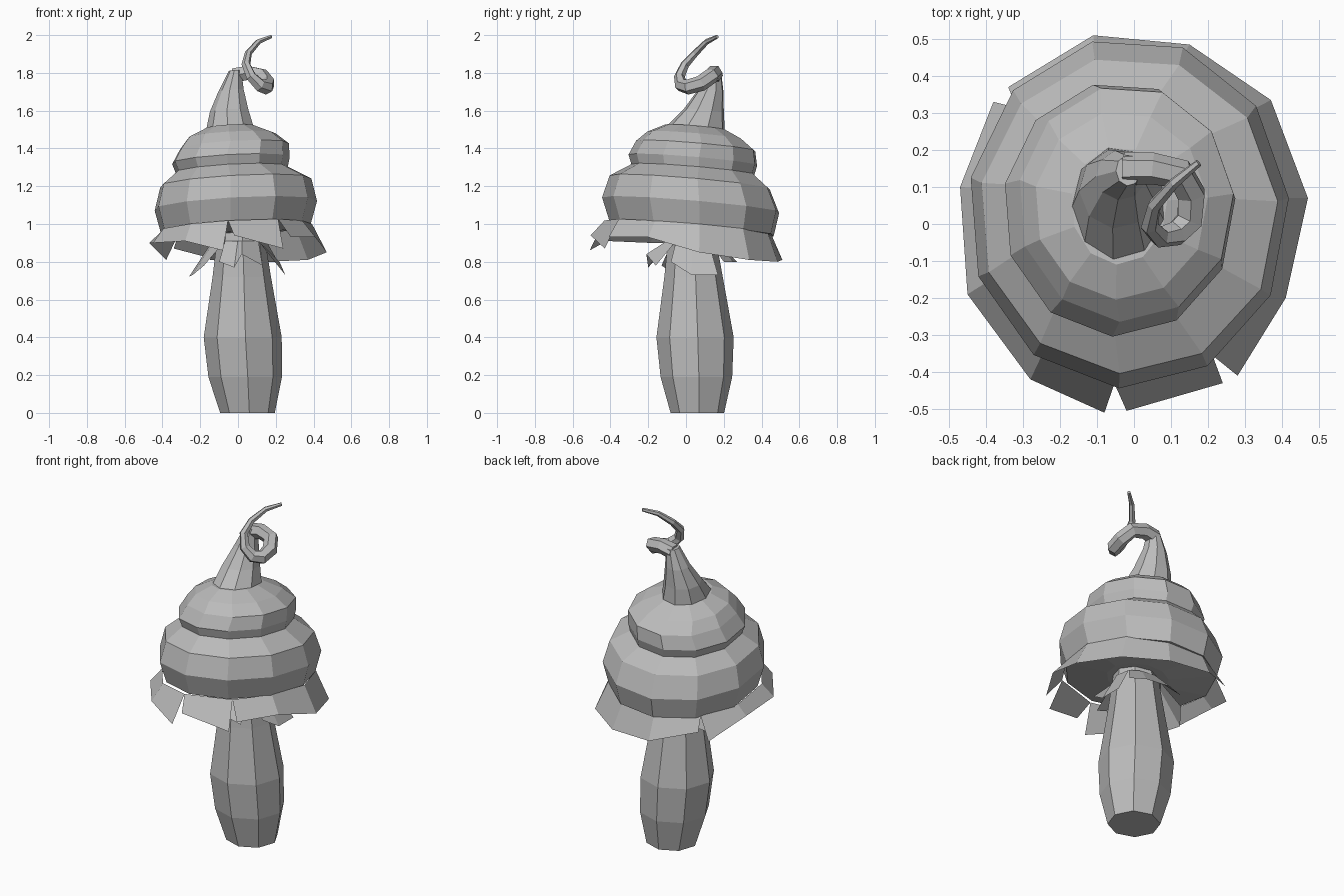
import bpy
import bmesh
from math import sin, cos, radians, tau
from mathutils import Vector

if "Cube" in bpy.data.objects:
    bpy.data.objects.remove(bpy.data.objects["Cube"])

grey = bpy.data.materials.new("plain grey")
grey.use_nodes = True
grey.diffuse_color = (0.5, 0.5, 0.5, 1)
grey.node_tree.nodes["Principled BSDF"].inputs["Base Color"].default_value = (0.5, 0.5, 0.5, 1)


def finish(name, bm, solid=True):
    if solid:
        bmesh.ops.recalc_face_normals(bm, faces=bm.faces)
    mesh = bpy.data.meshes.new(name)
    bm.to_mesh(mesh)
    bm.free()
    mesh.materials.append(grey)
    obj = bpy.data.objects.new(name, mesh)
    bpy.context.collection.objects.link(obj)
    return obj


def loft(name, rings, sides, phase, tilt=(0, 0)):
    """Skin tilted ellipses given as (centre x, centre y, z, radius x, radius y)."""
    bm = bmesh.new()
    loops = []
    for cx, cy, z, rx, ry in rings:
        loop = []
        for i in range(sides):
            a = radians(phase) + tau * i / sides
            x, y = cx + rx * cos(a), cy + ry * sin(a)
            loop.append(bm.verts.new((x, y, z + tilt[0] * x + tilt[1] * y)))
        loops.append(loop)
    for low, high in zip(loops, loops[1:]):
        for i in range(sides):
            j = (i + 1) % sides
            bm.faces.new((low[i], low[j], high[j], high[i]))
    bm.faces.new(loops[0][::-1])
    bm.faces.new(loops[-1])
    return finish(name, bm)


def torn_ring(name, strips, root):
    """Hang strips from one closed edge, with V-shaped tears between them."""
    bm = bmesh.new()
    for s, hem in enumerate(strips):
        before, after = strips[s - 1][-1], strips[(s + 1) % len(strips)][0]
        anchors = [Vector(p) for p in hem]
        anchors[0] = (anchors[0] + Vector(before)) / 2
        anchors[-1] = (anchors[-1] + Vector(after)) / 2
        lower = [bm.verts.new(p) for p in hem]
        upper = [bm.verts.new(root(p)) for p in anchors]
        for i in range(len(hem) - 1):
            bm.faces.new((lower[i], upper[i], upper[i + 1], lower[i + 1]))
    return finish(name, bm, False)


# Stem
loft("stem", [
    (0.05, 0.06, 0, 0.145, 0.142),
    (0.038, 0.055, 0.19, 0.195, 0.19),
    (0.025, 0.048, 0.40, 0.207, 0.205),
    (0.02, 0.04, 0.72, 0.155, 0.155),
    (0.015, 0.03, 0.97, 0.12, 0.12),
], 8, 4)

# Swirled cap: two rolls running up into a leaning peak
TILT = (0.055, -0.085)
loft("cap", [
    (0, 0.03, 0.95, 0.17, 0.17),
    (-0.015, 0.035, 0.98, 0.40, 0.44),
    (-0.015, 0.03, 1.105, 0.435, 0.475),
    (-0.015, 0.025, 1.225, 0.405, 0.43),
    (-0.035, 0.04, 1.295, 0.30, 0.33),
    (-0.04, 0.04, 1.345, 0.315, 0.345),
    (-0.022, 0.055, 1.42, 0.292, 0.32),
    (-0.035, 0.05, 1.475, 0.235, 0.255),
    (-0.04, 0.05, 1.52, 0.13, 0.16),
], 11, 103, TILT)
loft("peak", [
    (-0.04, 0.05, 1.505, 0.13, 0.16),
    (-0.045, 0.095, 1.61, 0.104, 0.108),
    (-0.035, 0.132, 1.72, 0.068, 0.068),
    (-0.015, 0.145, 1.825, 0.034, 0.042),
], 9, 103, TILT)


def rim(p):
    x, y = p.x * 0.855 - 0.01, p.y * 0.87 + 0.01
    return x, y, 0.985 + TILT[0] * x + TILT[1] * y


# Torn skirt flaring from the cap rim
torn_ring("torn_skirt", [
    [(0.24, -0.43, 0.87), (-0.02, -0.505, 0.94)],
    [(-0.08, -0.51, 0.86), (-0.28, -0.42, 0.91), (-0.45, -0.19, 0.90),
     (-0.47, 0.10, 0.90), (-0.38, 0.33, 0.81)],
    [(-0.34, 0.37, 0.87), (-0.11, 0.51, 0.81), (0.15, 0.485, 0.80),
     (0.37, 0.335, 0.81), (0.47, 0.07, 0.85), (0.41, -0.20, 0.93), (0.28, -0.41, 0.93)],
], rim)


def stem_top(p):
    return 0.01 + p.x * 0.56, 0.015 + p.y * 0.56, 0.91


# Ragged collar flaring out from the top of the stem
torn_ring("stem_collar", [
    [(0.13, -0.16, 0.78), (0.02, -0.21, 0.84), (-0.02, -0.20, 0.77), (-0.10, -0.18, 0.80)],
    [(-0.18, -0.13, 0.78), (-0.24, -0.05, 0.73), (-0.26, 0.08, 0.72), (-0.19, 0.17, 0.78)],
    [(-0.15, 0.22, 0.81), (-0.03, 0.27, 0.80), (0.12, 0.25, 0.80), (0.20, 0.20, 0.80)],
    [(0.25, 0.17, 0.73), (0.25, 0.03, 0.73), (0.22, -0.08, 0.80)],
], stem_top)

# Curled tendril at the tip, thinning to its end
PATH = [
    (-0.025, 0.15, 1.785, 0.045), (0.05, 0.15, 1.80, 0.043), (0.125, 0.135, 1.785, 0.042),
    (0.155, 0.08, 1.745, 0.042), (0.15, 0.01, 1.725, 0.04), (0.115, -0.025, 1.735, 0.036),
    (0.07, -0.035, 1.78, 0.029), (0.042, -0.005, 1.845, 0.024), (0.055, 0.05, 1.905, 0.019),
    (0.108, 0.11, 1.965, 0.015), (0.175, 0.165, 1.992, 0.01),
]
curve = bpy.data.curves.new("tendril", 'CURVE')
curve.dimensions = '3D'
curve.bevel_depth = 1.0
curve.bevel_resolution = 1
curve.use_fill_caps = True
spline = curve.splines.new('POLY')
spline.points.add(len(PATH) - 1)
spline.use_smooth = False
for point, (x, y, z, r) in zip(spline.points, PATH):
    point.co = (x, y, z, 1)
    point.radius = r
curve.materials.append(grey)
tendril = bpy.data.objects.new("tendril", curve)
bpy.context.collection.objects.link(tendril)
bpy.context.view_layer.objects.active = tendril
tendril.select_set(True)
bpy.ops.object.convert(target='MESH')
